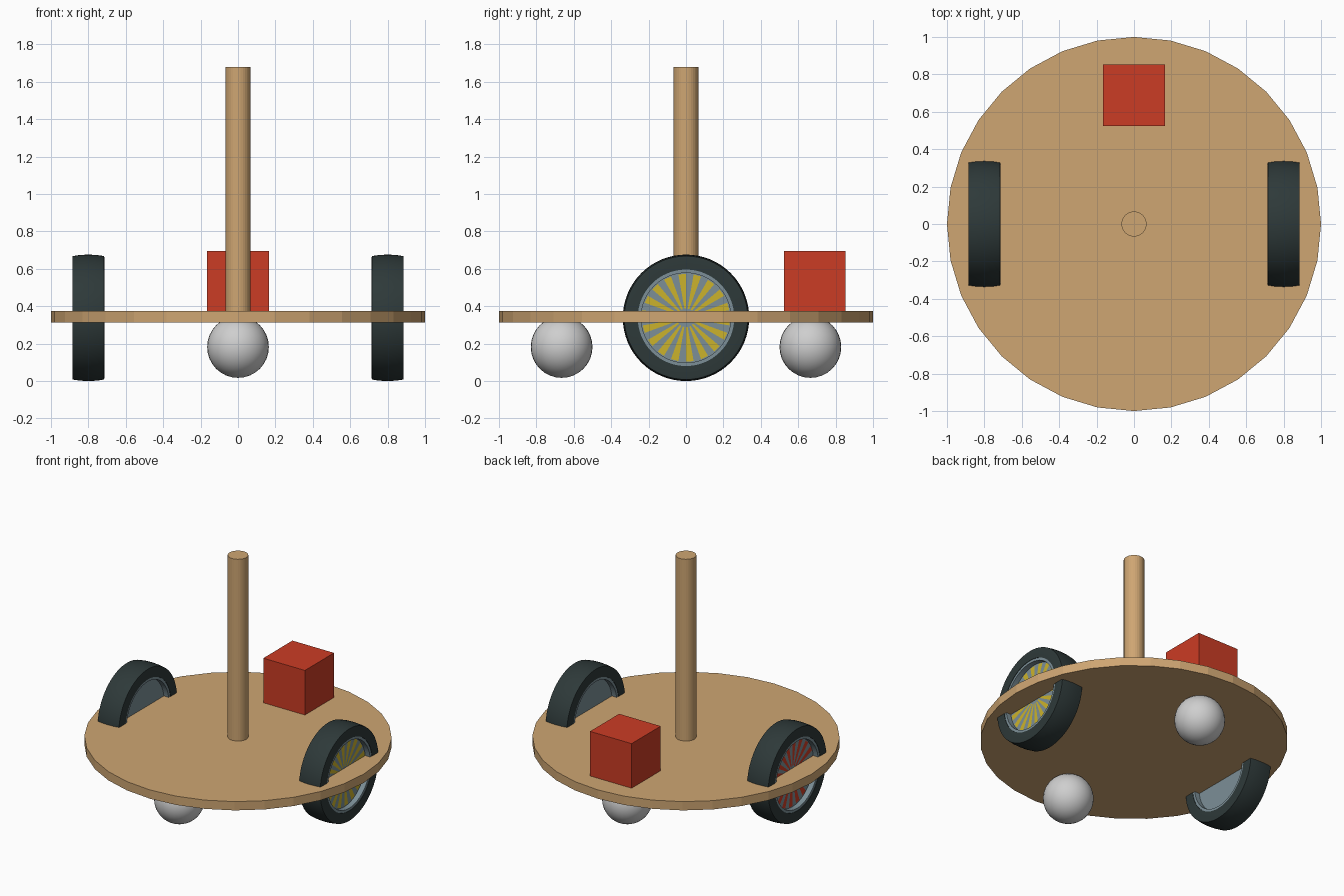
import bpy, bmesh, math

if "Cube" in bpy.data.objects:
    bpy.data.objects.remove(bpy.data.objects["Cube"])


def material(name, rgb):
    m = bpy.data.materials.new(name)
    m.diffuse_color = (*rgb, 1)
    m.use_nodes = True
    m.node_tree.nodes["Principled BSDF"].inputs["Base Color"].default_value = m.diffuse_color
    return m


WOOD = material("light_wood", (0.62, 0.38, 0.17))
RED = material("red", (0.60, 0.045, 0.018))
GREY = material("ball_grey", (0.62, 0.62, 0.62))
RUBBER = material("dark_rubber", (0.027, 0.041, 0.041))
RIM = material("blue_grey", (0.20, 0.275, 0.31))
YELLOW = material("yellow", (0.60, 0.45, 0.025))


def name_part(name, mat):
    ob = bpy.context.object
    ob.name = name
    ob.data.materials.append(mat)
    return ob


def cylinder(name, mat, radius, z0, z1):
    bpy.ops.mesh.primitive_cylinder_add(vertices=32, radius=radius, depth=z1 - z0,
                                        location=(0, 0, (z0 + z1) / 2))
    return name_part(name, mat)


def lathe_x(name, profile, centre, mats, segs=64, rule=None):
    """Spin a closed (x, radius) profile about the x axis."""
    bm = bmesh.new()
    rings = []
    for i in range(segs):
        a = 2 * math.pi * i / segs
        rings.append([bm.verts.new((x, r * math.cos(a), r * math.sin(a))) for x, r in profile])
    n = len(profile)
    for i in range(segs):
        p, q = rings[i], rings[(i + 1) % segs]
        for j in range(n):
            k = (j + 1) % n
            f = bm.faces.new((p[j], p[k], q[k], q[j]))
            f.material_index = rule(i, j) if rule else 0
    bmesh.ops.recalc_face_normals(bm, faces=bm.faces[:])
    me = bpy.data.meshes.new(name)
    bm.to_mesh(me)
    bm.free()
    for m in mats:
        me.materials.append(m)
    ob = bpy.data.objects.new(name, me)
    ob.location = centre
    bpy.context.collection.objects.link(ob)
    bpy.ops.object.select_all(action='DESELECT')
    bpy.context.view_layer.objects.active = ob
    ob.select_set(True)
    bpy.ops.object.shade_smooth_by_angle(angle=math.radians(30))
    return ob


# Round deck and centre post
cylinder("deck", WOOD, 1.0, 0.312, 0.375)
cylinder("post", WOOD, 0.067, 0.34, 1.68)

# Box at the back of the deck
bpy.ops.mesh.primitive_cube_add(size=0.33, location=(0, 0.688, 0.53))
name_part("box", RED)

# Caster balls under the deck
for label, y in (("front", -0.665), ("back", 0.665)):
    bpy.ops.mesh.primitive_uv_sphere_add(segments=32, ring_count=16, radius=0.165,
                                         location=(0, y, 0.182))
    name_part(label + "_caster_ball", GREY)
    bpy.ops.object.shade_smooth()

# Wheels: crowned tyre, rim barrel and a recessed plate with painted outer spokes
for label, s, paint in (("left", -1, RED), ("right", 1, YELLOW)):
    c = (0.8 * s, 0, 0.338)
    tyre = [(-0.086, 0.258), (-0.086, 0.318), (-0.084, 0.330), (-0.045, 0.336), (0, 0.338),
            (0.045, 0.336), (0.084, 0.330), (0.086, 0.318), (0.086, 0.258)]
    lathe_x(label + "_tyre", tyre, c, [RUBBER])
    rim = [(-0.083, 0.260), (-0.083, 0.240), (0.083, 0.240), (0.083, 0.260)]
    lathe_x(label + "_rim", rim, c, [RIM])
    plate = [(-0.045 * s, 0.245), (-0.045 * s, 0.025), (0.045 * s, 0.025),
             (0.045 * s, 0.05), (0.045 * s, 0.235), (0.045 * s, 0.245)]
    lathe_x(label + "_spoke_plate", plate, c, [RIM, paint], 36,
            lambda i, j: 1 if j == 3 and i % 2 else 0)
